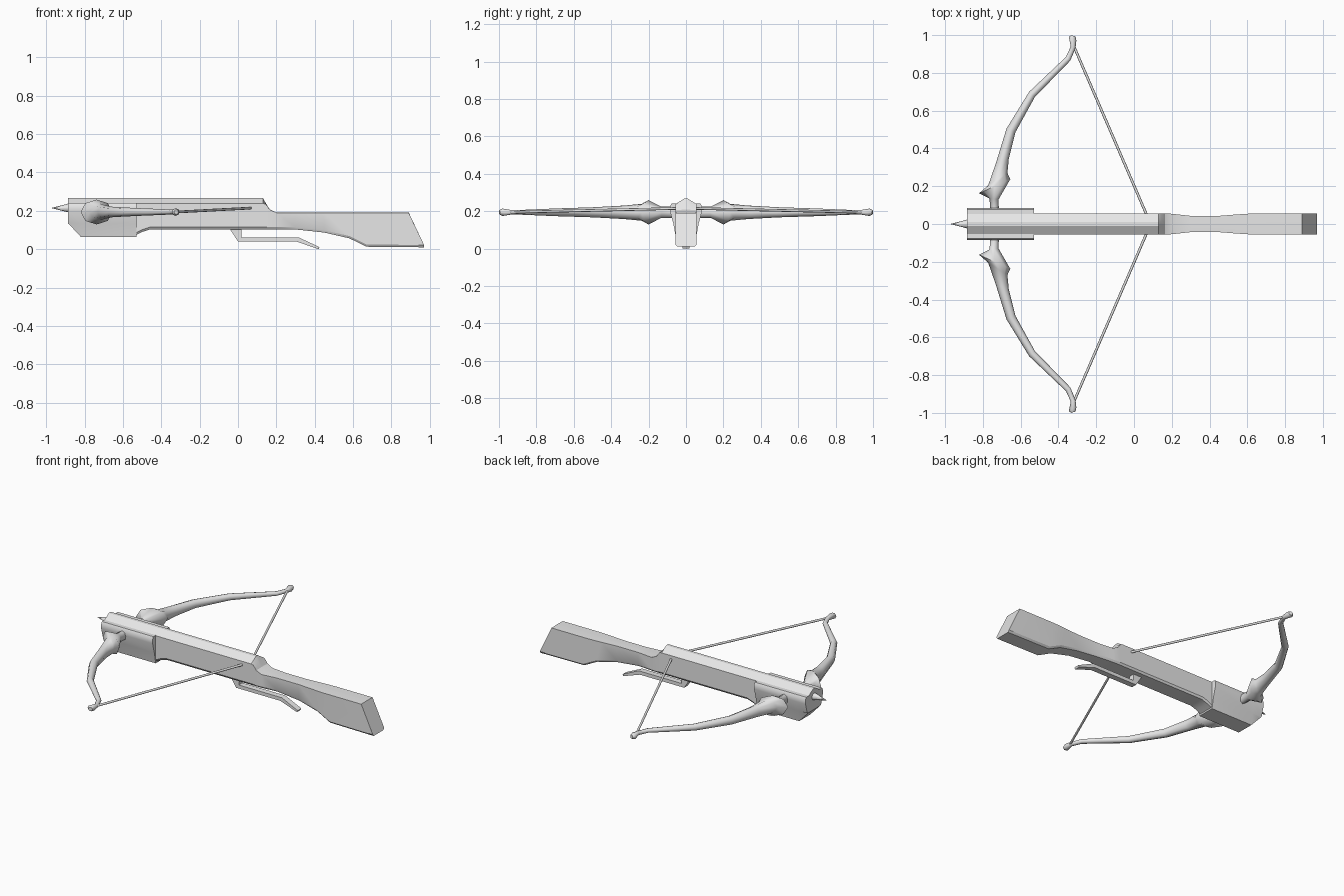
import bpy, bmesh, math
from mathutils import Vector

cube = bpy.data.objects.get("Cube")
if cube:
    bpy.data.objects.remove(cube, do_unlink=True)

grey = bpy.data.materials.new("plain_grey")
grey.use_nodes = True
grey.diffuse_color = (0.8, 0.8, 0.8, 1)
grey.node_tree.nodes["Principled BSDF"].inputs["Base Color"].default_value = (0.8, 0.8, 0.8, 1)


def loft(name, rings, angle=30):
    """Skin a row of equal-sized rings and cap both ends."""
    bm = bmesh.new()
    rows = [[bm.verts.new(p) for p in ring] for ring in rings]
    for a, b in zip(rows, rows[1:]):
        for i in range(len(a)):
            j = (i + 1) % len(a)
            bm.faces.new((a[i], a[j], b[j], b[i]))
    bm.faces.new(rows[0])
    bm.faces.new(rows[-1])
    bmesh.ops.recalc_face_normals(bm, faces=bm.faces)
    mesh = bpy.data.meshes.new(name)
    bm.to_mesh(mesh)
    bm.free()
    mesh.materials.append(grey)
    obj = bpy.data.objects.new(name, mesh)
    bpy.context.collection.objects.link(obj)
    bpy.ops.object.select_all(action='DESELECT')
    obj.select_set(True)
    bpy.context.view_layer.objects.active = obj
    bpy.ops.object.shade_smooth_by_angle(angle=math.radians(angle))
    return obj


def both_sides(half):
    """Close a half outline of (x, y, z) points across the middle plane."""
    return half + [(x, -y, z) for x, y, z in reversed(half)]


def rod(name, start, end, r0, r1, sides=8):
    start, end = Vector(start), Vector(end)
    turn = (end - start).to_track_quat('Z', 'Y')
    def ring(c, r):
        return [c + turn @ Vector((r * math.cos(t), r * math.sin(t), 0))
                for t in (math.tau * i / sides for i in range(sides))]
    return loft(name, [ring(start, r0), ring(end, r1)], 50)


# Stock: bottom x, top x, bottom z, shoulder z, ridge z, half width
stations = [
    (-0.885, -0.885, 0.14, 0.238, 0.267, 0.056),
    (-0.54, -0.54, 0.07, 0.238, 0.267, 0.056),
    (-0.5, -0.5, 0.09, 0.238, 0.267, 0.056),
    (-0.46, -0.46, 0.103, 0.238, 0.267, 0.056),
    (0.13, 0.13, 0.103, 0.238, 0.267, 0.056),
    (0.145, 0.145, 0.103, 0.235, 0.24, 0.056),
    (0.165, 0.165, 0.103, 0.207, 0.208, 0.056),
    (0.2, 0.2, 0.103, 0.19, 0.191, 0.054),
    (0.3, 0.3, 0.103, 0.19, 0.191, 0.043),
    (0.45, 0.45, 0.087, 0.19, 0.191, 0.043),
    (0.58, 0.55, 0.057, 0.19, 0.191, 0.051),
    (0.67, 0.63, 0.013, 0.19, 0.191, 0.056),
    (0.97, 0.89, 0.01, 0.19, 0.191, 0.056),
]
loft("stock", [both_sides([(xb, w * 0.85, zb), (xb, w, zb + 0.012),
                           (xt, w, zs), (xt, 0.01, zt)])
               for xb, xt, zb, zs, zt, w in stations])

# Fore block that holds the limbs, with a chamfered lower front corner
section = [(0.055, 0.065), (0.068, 0.135), (0.086, 0.2), (0.086, 0.225), (0.078, 0.24), (0.05, 0.24)]
front = both_sides([(-0.885, y, max(z, 0.135 + i * 0.002)) for i, (y, z) in enumerate(section)])
middle = both_sides([(-0.82, y, z) for y, z in section])
back = both_sides([(-0.53, y, z) for y, z in section])
loft("fore_block", [front, middle, back])

# Bolt tip
rod("bolt_tip", (-0.88, 0, 0.215), (-0.97, 0, 0.215), 0.024, 0.001)

# Trigger lever
lever = [(-0.045, 0.11), (0.0, 0.04), (0.305, 0.04), (0.42, 0.0),
         (0.425, 0.011), (0.315, 0.062), (0.018, 0.062), (0.018, 0.11)]
loft("trigger_lever", [[(x, y, z) for x, z in lever] for y in (-0.018, 0.018)])

# Limbs: outer edge x, y, inner edge x, y, half height
limb = [
    (-0.76, 0.06, -0.715, 0.06, 0.03),
    (-0.765, 0.135, -0.717, 0.13, 0.03),
    (-0.82, 0.163, -0.655, 0.237, 0.065),
    (-0.772, 0.205, -0.67, 0.27, 0.045),
    (-0.732, 0.32, -0.663, 0.345, 0.036),
    (-0.675, 0.505, -0.628, 0.485, 0.027),
    (-0.555, 0.7, -0.525, 0.672, 0.021),
    (-0.36, 0.885, -0.337, 0.865, 0.013),
    (-0.335, 0.94, -0.31, 0.93, 0.012),
    (-0.345, 0.99, -0.305, 0.972, 0.02),
    (-0.333, 1.0, -0.31, 0.993, 0.012),
]


def limb_ring(xa, ya, xb, yb, h, side):
    ring = []
    for i in range(8):
        t = math.tau * i / 8
        k = 0.5 - 0.5 * math.cos(t)
        ring.append((xa + (xb - xa) * k, side * (ya + (yb - ya) * k), 0.194 + h * math.sin(t)))
    return ring


for side, label in ((1, "rear"), (-1, "front")):
    loft(label + "_limb", [limb_ring(*s, side) for s in limb], 60)
    rod(label + "_bowstring", (-0.32, side * 0.945, 0.194), (0.075, side * 0.03, 0.215), 0.007, 0.007)
